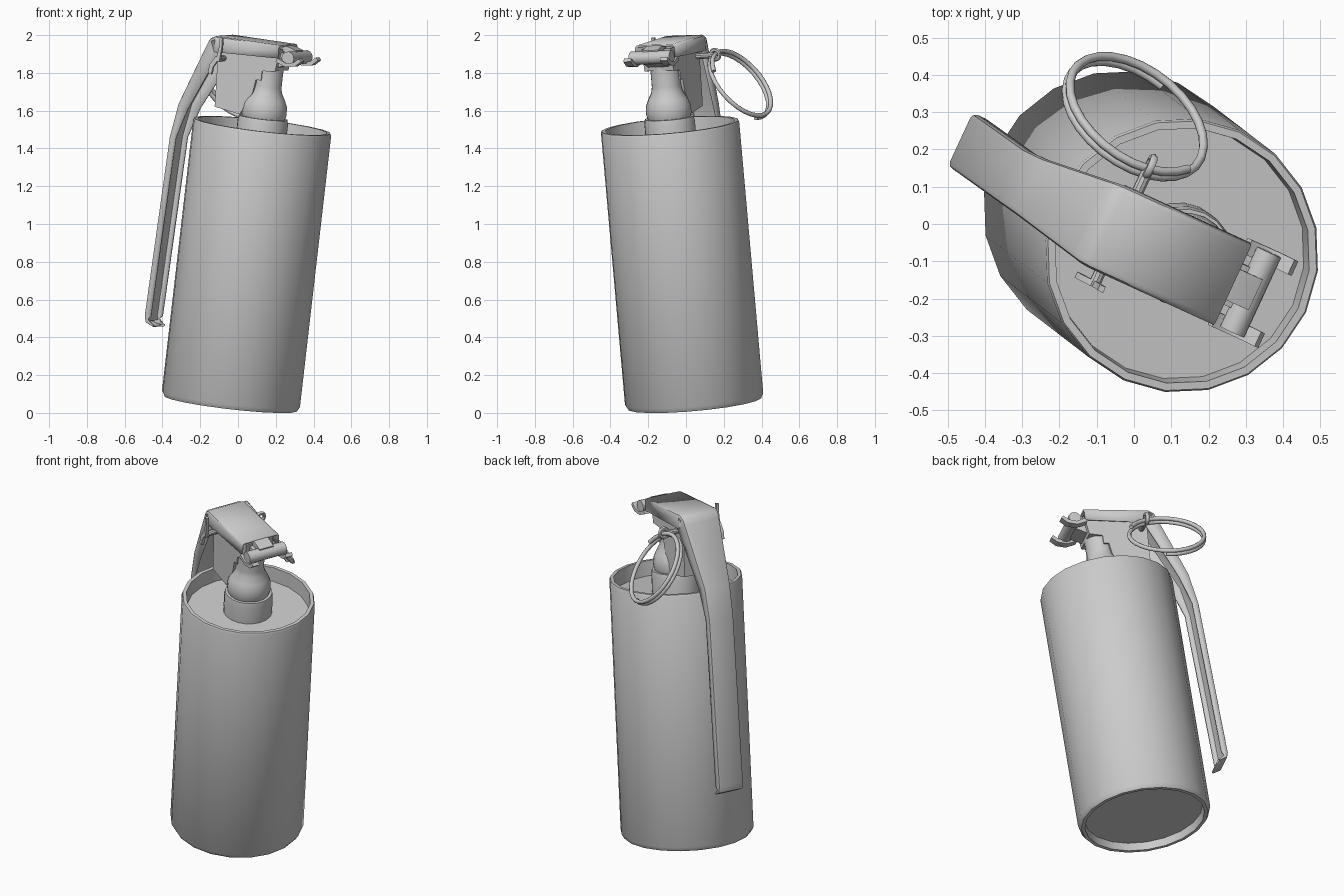
import bpy, bmesh, math
from mathutils import Vector, Matrix

if "Cube" in bpy.data.objects:
    bpy.data.objects.remove(bpy.data.objects["Cube"])

# Tilted frame: local z is the canister axis, the lever hangs on local -x
AXIS = Vector((0.114, -0.0875, 0.99)).normalized()
SIDE = Vector((0.42, 0.907, 0.032))
SIDE = (SIDE - AXIS * SIDE.dot(AXIS)).normalized()
FWD = SIDE.cross(AXIS)
FRAME = Matrix.Translation((-0.04, 0.045, 0.05)) @ Matrix((FWD, SIDE, AXIS)).transposed().to_4x4()

grey = bpy.data.materials.new("light grey metal")
grey.diffuse_color = (0.6, 0.6, 0.6, 1)
grey.use_nodes = True
grey.node_tree.nodes["Principled BSDF"].inputs["Base Color"].default_value = grey.diffuse_color


def finish(name, bm, matrix=FRAME, angle=35, normals=True):
    if normals:
        bmesh.ops.recalc_face_normals(bm, faces=bm.faces[:])
    me = bpy.data.meshes.new(name)
    bm.to_mesh(me)
    bm.free()
    me.materials.append(grey)
    ob = bpy.data.objects.new(name, me)
    bpy.context.collection.objects.link(ob)
    ob.matrix_world = matrix
    bpy.ops.object.select_all(action='DESELECT')
    ob.select_set(True)
    bpy.context.view_layer.objects.active = ob
    bpy.ops.object.shade_smooth_by_angle(angle=math.radians(angle))
    return ob


def lathe(name, profile, sides):
    """Revolve (radius, height) points around the local axis; ends are capped."""
    bm = bmesh.new()
    rings = [[bm.verts.new((r * math.cos(2 * math.pi * i / sides),
                            r * math.sin(2 * math.pi * i / sides), h))
              for i in range(sides)] for r, h in profile]
    for a, b in zip(rings, rings[1:]):
        for i in range(sides):
            j = (i + 1) % sides
            bm.faces.new((a[i], a[j], b[j], b[i]))
    bm.faces.new(rings[0])
    bm.faces.new(rings[-1])
    return finish(name, bm)


def plate(name, outline, y0, y1):
    """Extrude an (x, z) outline between two local y values."""
    bm = bmesh.new()
    f = bm.faces.new([bm.verts.new((x, y0, z)) for x, z in outline])
    ext = bmesh.ops.extrude_face_region(bm, geom=[f], use_keep_orig=True)
    bmesh.ops.translate(bm, vec=(0, y1 - y0, 0),
                        verts=[v for v in ext["geom"] if isinstance(v, bmesh.types.BMVert)])
    return finish(name, bm)


def rod(name, a, b, radius, sides=12):
    a, b = Vector(a), Vector(b)
    m = Matrix.Translation((a + b) / 2) @ (b - a).to_track_quat('Z', 'Y').to_matrix().to_4x4()
    bm = bmesh.new()
    bmesh.ops.create_cone(bm, cap_ends=True, segments=sides, radius1=radius,
                          radius2=radius, depth=(b - a).length, matrix=m)
    return finish(name, bm)


# Canister with recessed top and bottom
lathe("canister", [(0.33, 0.045), (0.335, 0.0), (0.355, 0.0), (0.37, 0.025), (0.37, 1.475),
                   (0.365, 1.486), (0.345, 1.486), (0.34, 1.40)], 20)

# Fuze collar, bulge and neck
lathe("fuze_neck", [(0.135, 1.39), (0.135, 1.505), (0.13, 1.53), (0.115, 1.53), (0.122, 1.555),
                    (0.118, 1.60), (0.105, 1.63), (0.083, 1.67), (0.078, 1.70), (0.078, 1.86)], 20)

# Fuze housing behind the neck
plate("fuze_housing", [(-0.25, 1.555), (-0.10, 1.535), (-0.07, 1.60), (-0.04, 1.66), (-0.03, 1.73),
                       (0.0, 1.73), (0.0, 1.78), (0.075, 1.79), (0.09, 1.91), (-0.27, 1.91)],
      -0.085, 0.085)

# Safety lever: channel section swept along (x, z, half width, flange depth)
path = [(-0.465, 0.345, 0.072, 0.006), (-0.512, 0.365, 0.078, 0.02), (-0.524, 0.40, 0.08, 0.04),
        (-0.498, 1.36, 0.08, 0.04), (-0.468, 1.54, 0.085, 0.065), (-0.328, 1.88, 0.115, 0.09),
        (-0.312, 1.912, 0.118, 0.085), (-0.278, 1.93, 0.12, 0.085), (0.095, 1.933, 0.12, 0.07)]
bm = bmesh.new()
rows = []
for i, (x, z, w, d) in enumerate(path):
    p, q = path[max(i - 1, 0)], path[min(i + 1, len(path) - 1)]
    t = Vector((q[0] - p[0], q[1] - p[1])).normalized()
    c = min(0.018, d * 0.4)
    section = [(-w, d), (-w, c), (-w + c * 0.3, c * 0.3), (-w + c, 0),
               (w - c, 0), (w - c * 0.3, c * 0.3), (w, c), (w, d)]
    rows.append([bm.verts.new((x + t.y * k, y, z - t.x * k)) for y, k in section])
for a, b in zip(rows, rows[1:]):
    for i in range(len(a) - 1):
        bm.faces.new((a[i], b[i], b[i + 1], a[i + 1]))
lever = finish("safety_lever", bm, normals=False)
solid = lever.modifiers.new("thickness", 'SOLIDIFY')
solid.thickness = 0.012
solid.offset = -1

# Hinge bar at the front with its tongue and end claws
rod("hinge_bar", (0.155, -0.118, 1.872), (0.155, 0.118, 1.872), 0.036)
plate("hinge_tongue", [(0.06, 1.90), (0.06, 1.931), (0.12, 1.925), (0.165, 1.912), (0.165, 1.89)],
      -0.045, 0.045)
plate("hinge_support", [(0.05, 1.80), (0.10, 1.82), (0.165, 1.85), (0.15, 1.88), (0.05, 1.90)],
      -0.06, 0.06)
for s, n in ((-1, "left"), (1, "right")):
    plate("hinge_claw_" + n, [(0.09, 1.845), (0.15, 1.825), (0.205, 1.835), (0.238, 1.865),
                              (0.225, 1.88), (0.195, 1.855), (0.15, 1.845), (0.10, 1.865)],
          s * 0.085, s * 0.128)

# Safety pin with its eye and splayed legs
PIN = (-0.23, 1.815)
rod("safety_pin", (PIN[0], -0.155, PIN[1]), (PIN[0], 0.185, PIN[1] + 0.01), 0.016, 10)
bm = bmesh.new()
for i in range(12):
    for j in range(6):
        a, b = math.tau * i / 12, math.tau * j / 6
        r = 0.026 + 0.011 * math.cos(b)
        bm.verts.new((PIN[0] + 0.011 * math.sin(b), 0.192 + r * math.cos(a),
                      PIN[1] + 0.012 + r * math.sin(a)))
bm.verts.ensure_lookup_table()
for i in range(12):
    for j in range(6):
        i2, j2 = (i + 1) % 12, (j + 1) % 6
        bm.faces.new([bm.verts[k] for k in (i * 6 + j, i2 * 6 + j, i2 * 6 + j2, i * 6 + j2)])
finish("pin_eye", bm, angle=60)
plate("pin_leg_upper", [(-0.238, 1.805), (-0.218, 1.80), (-0.212, 1.88), (-0.215, 1.93),
                        (-0.232, 1.93), (-0.228, 1.88)], -0.165, -0.148)
plate("pin_leg_lower", [(-0.218, 1.825), (-0.24, 1.83), (-0.272, 1.78), (-0.275, 1.735),
                        (-0.255, 1.73), (-0.25, 1.77)], -0.165, -0.148)

# Pull ring: a split ring of overlapping coils
normal = Vector((0.485, 0.647, 0.59)).normalized()
centre = Vector((0.005, 0.287, 1.74))
u = Vector((0.025, -0.135, 0.16))
u = (u - normal * u.dot(normal)).normalized()
v = normal.cross(u)
turns, steps, sides = 1.7, 48, 8
bm = bmesh.new()
loops = []
for i in range(steps + 1):
    f = i / steps
    a = math.tau * turns * f + 2.6
    out = u * math.cos(a) + v * math.sin(a)
    c = centre + out * 0.208 + normal * (f - 0.5) * 0.036
    loops.append([bm.verts.new(c + (out * math.cos(math.tau * k / sides)
                                    + normal * math.sin(math.tau * k / sides)) * 0.012)
                  for k in range(sides)])
for a, b in zip(loops, loops[1:]):
    for k in range(sides):
        k2 = (k + 1) % sides
        bm.faces.new((a[k], a[k2], b[k2], b[k]))
bm.faces.new(loops[0])
bm.faces.new(loops[-1])
finish("pull_ring", bm, Matrix.Identity(4), 60)
